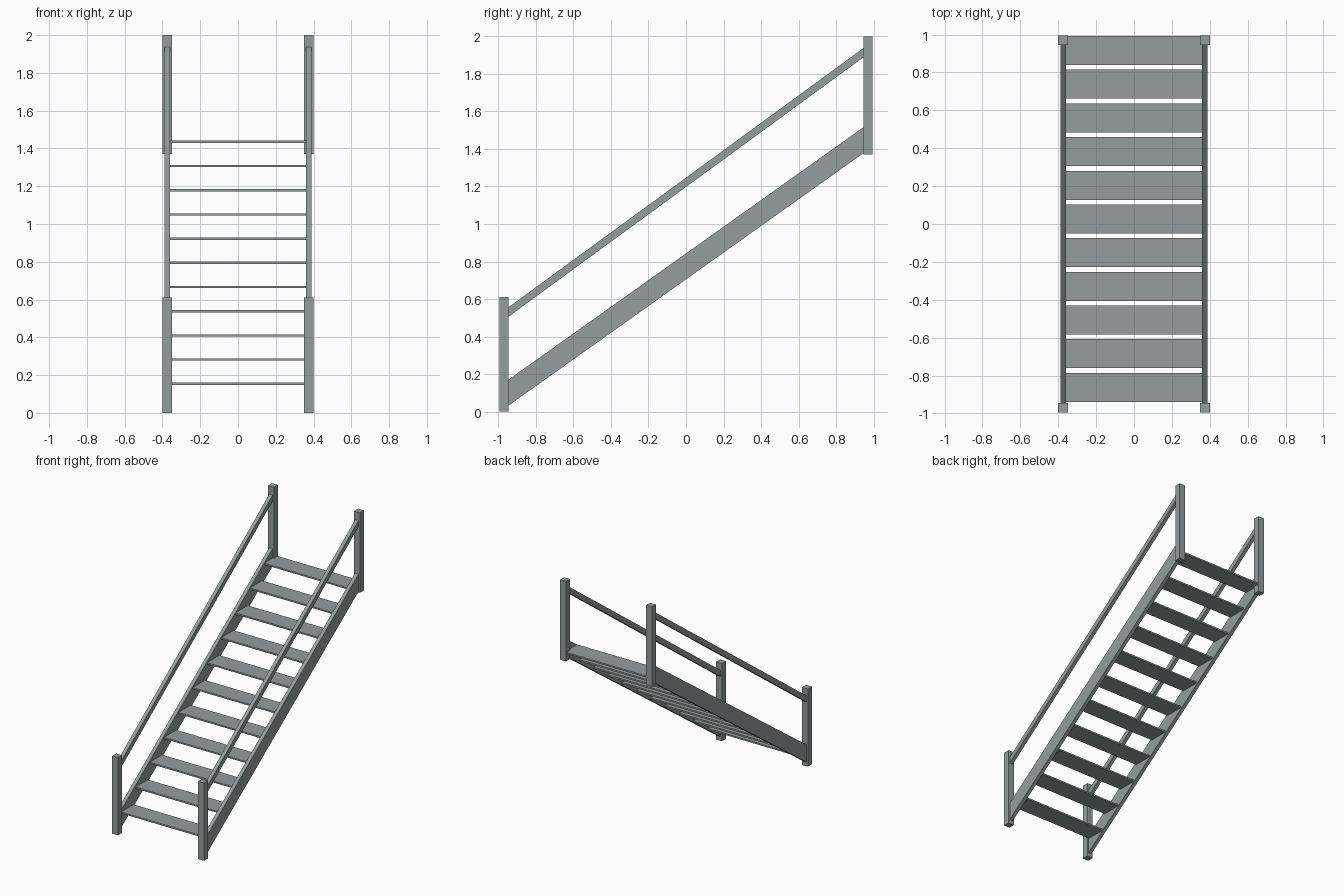
import bpy, bmesh

if "Cube" in bpy.data.objects:
    bpy.data.objects.remove(bpy.data.objects["Cube"])

# single grey paint
grey = bpy.data.materials.new("grey paint")
grey.diffuse_color = (0.30, 0.34, 0.35, 1)
grey.use_nodes = True
grey.node_tree.nodes["Principled BSDF"].inputs["Base Color"].default_value = grey.diffuse_color


def prism(name, profile, x0, x1):
    """Extrude a (y, z) outline from x0 to x1."""
    bm = bmesh.new()
    face = bm.faces.new([bm.verts.new((x0, y, z)) for y, z in profile])
    ext = bmesh.ops.extrude_face_region(bm, geom=[face])
    verts = [v for v in ext["geom"] if isinstance(v, bmesh.types.BMVert)]
    bmesh.ops.translate(bm, verts=verts, vec=(x1 - x0, 0, 0))
    bmesh.ops.recalc_face_normals(bm, faces=bm.faces)
    me = bpy.data.meshes.new(name)
    bm.to_mesh(me)
    bm.free()
    me.materials.append(grey)
    ob = bpy.data.objects.new(name, me)
    bpy.context.collection.objects.link(ob)
    return ob


def box(name, x0, x1, y0, y1, z0, z1):
    return prism(name, [(y0, z0), (y1, z0), (y1, z1), (y0, z1)], x0, x1)


Y_OUT, Y_IN = 0.995, 0.945

for side, s in (("left", -1), ("right", 1)):
    # posts
    xa, xb = sorted((s * 0.349, s * 0.40))
    box(f"front_post_{side}", xa, xb, -Y_OUT, -Y_IN, 0, 0.612)
    box(f"back_post_{side}", xa, xb, Y_IN, Y_OUT, 1.37, 2.0)
    # sloping stringer and handrail
    xa, xb = sorted((s * 0.36, s * 0.389))
    prism(f"stringer_{side}", [(-Y_IN, 0.033), (Y_IN, 1.377),
                               (Y_IN, 1.515), (-Y_IN, 0.171)], xa, xb)
    prism(f"handrail_{side}", [(-Y_IN, 0.507), (Y_IN, 1.888),
                               (Y_IN, 1.937), (-Y_IN, 0.557)], xa, xb)

# treads
for i in range(11):
    y = -0.939 + 0.1778 * i
    z = 0.154 + 0.1281 * i
    box(f"tread_{i + 1}", -0.362, 0.362, y, y + 0.153, z - 0.006, z + 0.006)
